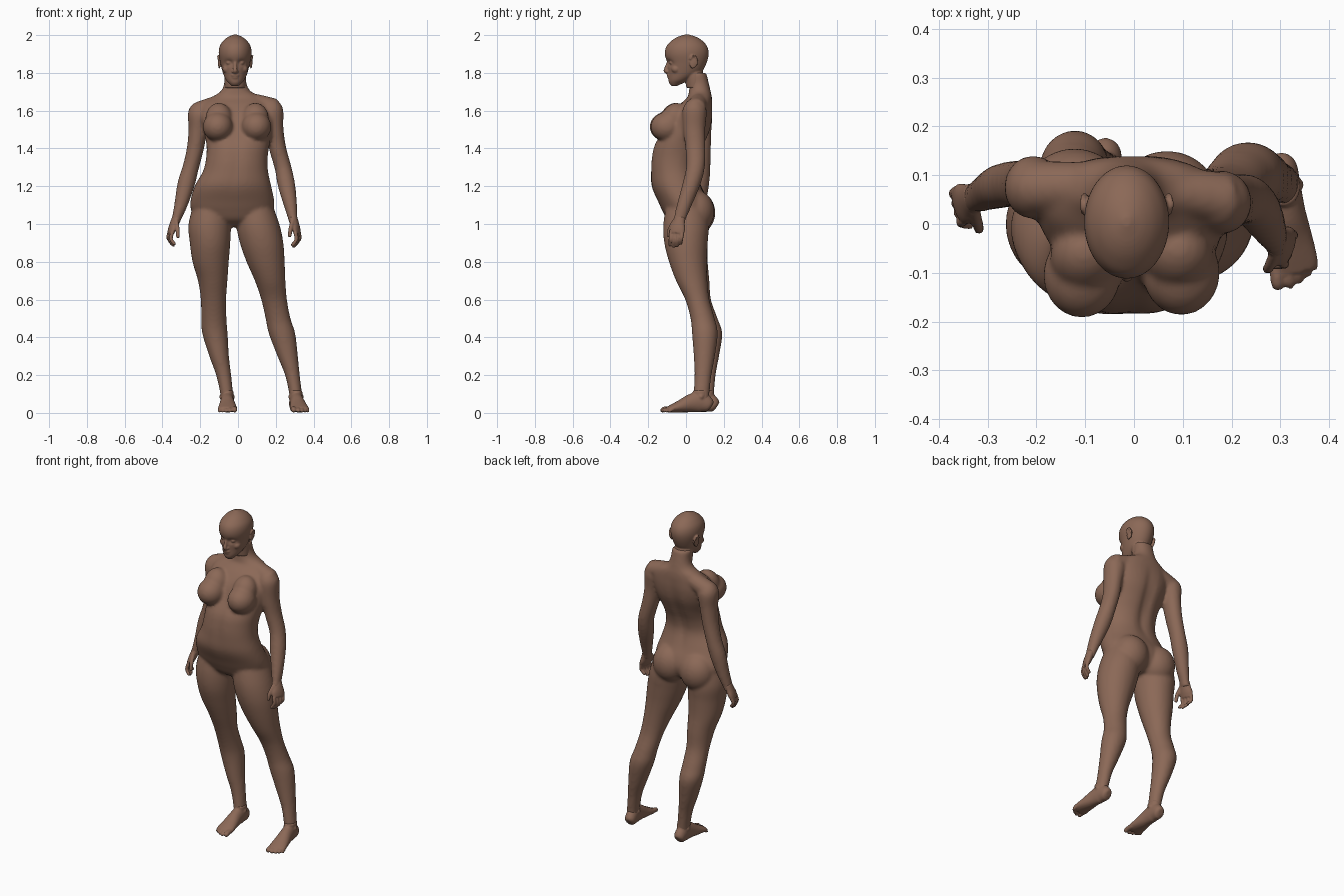
import bpy, bmesh, math
from mathutils import Vector, Matrix

skin = bpy.data.materials.new("brown_skin")
skin.diffuse_color = (0.26, 0.14, 0.095, 1)


def spline(rows, steps=5):
    """Catmull-Rom interpolation of rows of numbers."""
    out, n = [], len(rows)
    for i in range(n - 1):
        p = [rows[max(i - 1, 0)], rows[i], rows[i + 1], rows[min(i + 2, n - 1)]]
        for s in range(steps):
            t = s / steps
            out.append([0.5 * (2 * b + (c - a) * t + (2 * a - 5 * b + 4 * c - d) * t * t
                               + (3 * b - a - 3 * c + d) * t ** 3) for a, b, c, d in zip(*p)])
    return out + [list(rows[-1])]


def tube(bm, rows, ref=None, power=2.0, seg=40):
    """Loft ellipses (x, y, z, ra, rb); level rings unless a side vector is given."""
    rows = spline(rows)
    rings = []
    for i, (x, y, z, ra, rb) in enumerate(rows):
        a, b = Vector((1, 0, 0)), Vector((0, 1, 0))
        if ref is not None:
            t = (Vector(rows[min(i + 1, len(rows) - 1)][:3]) - Vector(rows[max(i - 1, 0)][:3])).normalized()
            a = (Vector(ref) - t * t.dot(Vector(ref))).normalized()
            b = t.cross(a)
        ring = []
        for k in range(seg):
            c, s = math.cos(2 * math.pi * k / seg), math.sin(2 * math.pi * k / seg)
            c, s = [math.copysign(abs(q) ** (2 / power), q) for q in (c, s)]
            ring.append(bm.verts.new(Vector((x, y, z)) + a * ra * c + b * rb * s))
        rings.append(ring)
    for r, q in zip(rings, rings[1:]):
        for k in range(seg):
            bm.faces.new((r[k], r[(k + 1) % seg], q[(k + 1) % seg], q[k]))
    bm.faces.new(rings[0][::-1])
    bm.faces.new(rings[-1])
    return [v for r in rings for v in r]


def ball(bm, c, r, rot=0.0, axis='X'):
    m = Matrix.Translation(c) @ Matrix.Rotation(rot, 4, axis) @ Matrix.Diagonal((*r, 1))
    bmesh.ops.create_icosphere(bm, subdivisions=4, radius=1, matrix=m)


def digit(bm, pts, r, ref):
    """Round-ended finger or toe."""
    n = len(pts) - 1
    tube(bm, [(*p, r * (1 - 0.15 * i / n), r * (1 - 0.15 * i / n)) for i, p in enumerate(pts)], ref, seg=14)
    ball(bm, pts[0], (r,) * 3)
    ball(bm, pts[-1], (r * 0.86,) * 3)


def finish(bm, name, voxel, smooth):
    bmesh.ops.recalc_face_normals(bm, faces=bm.faces)
    me = bpy.data.meshes.new(name)
    bm.to_mesh(me)
    bm.free()
    me.materials.append(skin)
    ob = bpy.data.objects.new(name, me)
    bpy.context.collection.objects.link(ob)
    rm = ob.modifiers.new("fuse", 'REMESH')
    rm.mode, rm.voxel_size, rm.use_smooth_shade = 'VOXEL', voxel, True
    sm = ob.modifiers.new("soften", 'SMOOTH')
    sm.factor, sm.iterations = 0.5, smooth


# ---- body: torso with neck ----
bm = bmesh.new()
torso = tube(bm, [
    (-.02, .01, .985, .08, .05), (-.025, .005, 1.02, .17, .10), (-.03, .0, 1.07, .215, .125),
    (-.03, -.015, 1.12, .222, .133), (-.027, -.05, 1.20, .203, .133), (-.013, -.064, 1.28, .172, .124),
    (-.006, -.057, 1.35, .163, .127), (0, -.035, 1.42, .167, .133), (0, .005, 1.50, .183, .125),
    (-.003, .028, 1.57, .195, .113), (-.004, .052, 1.63, .182, .088), (-.006, .072, 1.67, .135, .065),
    (-.012, .073, 1.70, .082, .058), (-.014, .070, 1.74, .060, .052), (-.015, .058, 1.80, .058, .050)], power=2.15)
for v in torso:  # spine groove, midline of chest and belly, navel
    x, y, z = v.co
    if 1.15 < z < 1.64:
        k = math.sin((z - 1.15) / .49 * math.pi) * math.exp(-((x + .012) / .03) ** 2)
        v.co.y += k * (-.018 if y > 0 else .008)
# collar and shoulder line
tube(bm, [(-.20, .075, 1.595, .055, .055), (-.11, .078, 1.63, .05, .05), (-.01, .08, 1.655, .05, .05),
          (.10, .065, 1.637, .05, .05), (.19, .05, 1.61, .055, .055)], (0, 1, 0))
for x, y in ((-.107, -.105), (.097, -.1)):  # bust
    ball(bm, (x, y, 1.515), (.079, .087, .078))
    ball(bm, (x * .95, y + .035, 1.56), (.07, .065, .085), -.45)
ball(bm, (-.122, .055, 1.06), (.105, .1, .115))  # seat
ball(bm, (.068, .05, 1.065), (.105, .1, .115))

# ---- body: legs ----
tube(bm, [(-.14, 0, 1.12, .09, .10), (-.15, 0, 1.0, .112, .12), (-.148, 0, .9, .107, .115),
          (-.145, .015, .8, .096, .10), (-.134, .04, .7, .078, .084), (-.130, .065, .6, .067, .067),
          (-.128, .1, .5, .067, .067), (-.122, .121, .42, .067, .071), (-.1, .117, .3, .052, .058),
          (-.076, .112, .2, .040, .045), (-.060, .107, .1, .034, .042), (-.058, .105, .05, .034, .042)])
tube(bm, [(.085, 0, 1.12, .09, .10), (.105, 0, 1.0, .114, .12), (.125, 0, .9, .115, .115),
          (.146, .01, .8, .101, .10), (.170, .03, .7, .081, .083), (.191, .06, .6, .068, .064),
          (.212, .088, .5, .066, .064), (.233, .1, .42, .070, .068), (.263, .097, .3, .054, .056),
          (.288, .09, .2, .039, .045), (.305, .082, .1, .034, .042), (.308, .08, .05, .034, .042)])
ball(bm, (-.128, .035, .615), (.042, .032, .05))  # kneecaps
ball(bm, (.188, .032, .615), (.042, .032, .05))

# ---- body: arms ----
arms = (
    [(-.195, .075, 1.63, .04, .04), (-.205, .075, 1.585, .06, .064), (-.212, .077, 1.5, .05, .058),
     (-.226, .08, 1.4, .045, .052), (-.25, .082, 1.3, .043, .047), (-.275, .077, 1.21, .046, .045),
     (-.303, .065, 1.1, .035, .038), (-.325, .055, 1.03, .025, .032), (-.333, .052, 1.0, .023, .032)],
    [(.175, .047, 1.65, .04, .04), (.178, .045, 1.6, .062, .064), (.192, .044, 1.5, .049, .058),
     (.210, .05, 1.4, .045, .053), (.238, .05, 1.3, .044, .049), (.256, .028, 1.21, .046, .046),
     (.278, -.01, 1.1, .035, .038), (.29, -.033, 1.03, .025, .032), (.296, -.042, 1.0, .023, .032)])
for a in arms:
    tube(bm, a, (1, 0, 0))
    ball(bm, a[1][:3], (.059, .06, .06))
finish(bm, "body", .009, 7)

# ---- head ----
bm = bmesh.new()
H = -.015
skull = tube(bm, [
    (H, -.062, 1.730, .018, .014), (H, -.053, 1.745, .033, .036), (H, -.035, 1.765, .050, .058),
    (H, -.008, 1.80, .065, .087), (H, .004, 1.85, .078, .104), (H, .004, 1.90, .087, .116),
    (H, .004, 1.94, .082, .108), (H, .005, 1.97, .063, .082), (H, .005, 1.99, .038, .05),
    (H, .005, 2.003, .008, .01)], seg=64)
for v in skull:  # eye sockets
    if v.co.y < 0:
        for s in (-1, 1):
            d = ((v.co.x - H - s * .033) / .02) ** 2 + ((v.co.z - 1.853) / .014) ** 2
            v.co.y += .016 * math.exp(-d)
tube(bm, [(H, .05, 1.72, .054, .048), (H, .045, 1.78, .057, .052), (H, .03, 1.83, .05, .05)])
tube(bm, [(H, -.092, 1.862, .008, .008), (H, -.1, 1.835, .009, .010),
          (H, -.108, 1.812, .012, .011), (H, -.1, 1.802, .009, .008)], (1, 0, 0))  # nose
ball(bm, (H, -.091, 1.787), (.021, .011, .0055))  # lips
ball(bm, (H, -.088, 1.775), (.018, .011, .0065))
ball(bm, (H, -.068, 1.743), (.02, .016, .014))  # chin
for s in (-1, 1):
    ball(bm, (H + s * .033, -.074, 1.853), (.015, .014, .010))  # eyes
    ball(bm, (H + s * .011, -.098, 1.806), (.008, .009, .007))  # nostrils
    ball(bm, (H + s * .045, -.052, 1.82), (.022, .025, .022))  # cheeks
    ball(bm, (H + s * .084, .04, 1.855), (.007, .02, .034), -.2)  # ears
    tube(bm, [(H + s * (.086 + .006 * math.sin(a)), .04 + .019 * math.cos(a), 1.86 + .03 * math.sin(a), .005, .005)
              for a in (-1.2, -.4, .4, 1.2, 2, 2.8)], (1, 0, 0), seg=12)  # ear rims
finish(bm, "head", .0045, 3)


# ---- hands ----
def hand(name, wrist, knuckle, tip, thumb, spread):
    bm = bmesh.new()
    w, k, t, th, sp = [Vector(q) for q in (wrist, knuckle, tip, thumb, spread)]
    tube(bm, [(*w, .03, .023), (*w.lerp(k, .35), .034, .022), (*w.lerp(k, .7), .042, .02), (*k, .040, .015)], sp)
    for i in range(4):
        o = sp * (.0315 - .021 * i)
        e = t + o * .95 + Vector((0, 0, (.008, 0, .004, .016)[i]))
        b = k + o
        mid = b.lerp(e, .55) + Vector((math.copysign(.012, k.x), 0, 0))
        digit(bm, [b, mid, e], .0105, sp)
    base = w.lerp(k, .25) + sp * .025
    digit(bm, [base, base.lerp(th, .55) + sp * .008, th], .012, (1, 0, 0))
    finish(bm, name, .0045, 2)


hand("right_hand", (-.325, .055, 1.035), (-.357, .037, .95), (-.345, .027, .888), (-.318, -.01, .935), (.25, -.97, 0))
hand("left_hand", (.29, -.033, 1.035), (.314, -.05, .95), (.298, -.056, .882), (.274, -.092, .94), (-.3, -.95, 0))


# ---- feet ----
def foot(name, ankle, turn, inner):
    bm = bmesh.new()
    f = Vector((math.sin(turn), -math.cos(turn), 0))
    side = Vector((math.cos(turn), math.sin(turn), 0)) * inner
    at = lambda d, s, z: Vector((*ankle, 0)) + f * d + side * s + Vector((0, 0, z))
    tube(bm, [(*at(d, s, z), a, b) for d, s, z, a, b in (
        (-.058, 0, .035, .016, .02), (-.045, 0, .042, .031, .038), (0, 0, .058, .035, .055),
        (.05, 0, .052, .038, .048), (.10, 0, .037, .045, .035), (.15, 0, .024, .051, .022),
        (.175, 0, .018, .047, .015))], side)
    tube(bm, [(*at(0, 0, .04), .033, .04), (*at(0, 0, .09), .034, .042), (*at(0, 0, .12), .033, .04)])
    for s in (-1, 1):
        ball(bm, at(0, s * .03, .085), (.011, .014, .014))  # ankle bones
    for i, (s, e, r) in enumerate(((.036, .213, .0155), (.011, .212, .011), (-.009, .204, .0105),
                                   (-.027, .193, .010), (-.043, .18, .0095))):
        digit(bm, [at(.15, s * .95, .022), at(e - .025, s, .019), at(e - r, s, r * .95)], r, side)
    finish(bm, name, .0055, 2)


foot("right_foot", (-.058, .107), .02, 1)
foot("left_foot", (.307, .077), .12, -1)
